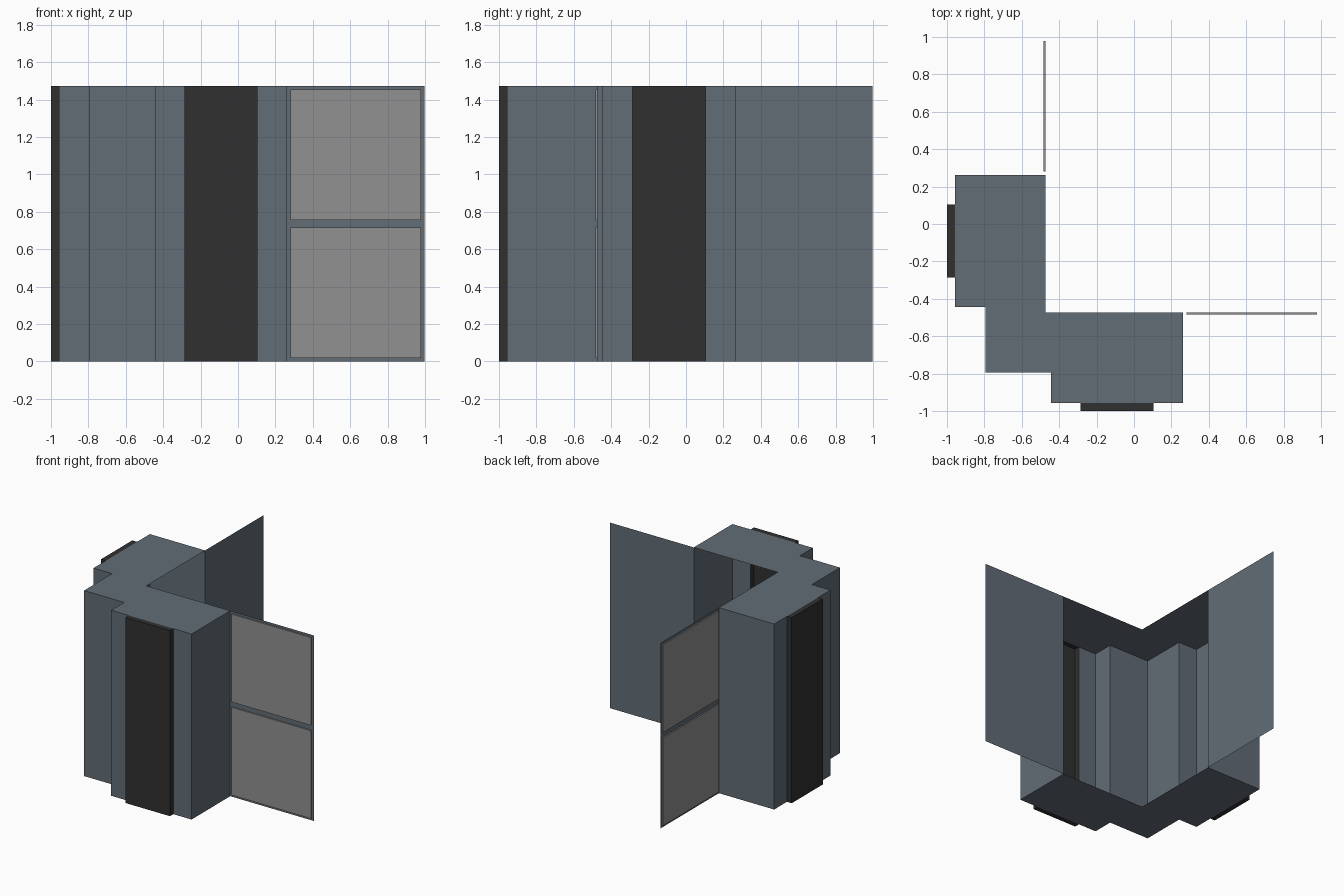
import bpy

if "Cube" in bpy.data.objects:
    bpy.data.objects.remove(bpy.data.objects["Cube"])

H = 1.472                                   # height
IN, OUT, FACE = -0.473, -0.958, -1.0        # inner line, outer wall, strip face
STEP, CORNER, END, TIP = -0.443, -0.795, 0.263, 0.998
S0, S1 = -0.287, 0.103                      # dark strip extents


def material(name, rgb):
    m = bpy.data.materials.new(name)
    m.diffuse_color = (*rgb, 1)
    m.use_nodes = True
    m.node_tree.nodes["Principled BSDF"].inputs["Base Color"].default_value = m.diffuse_color
    return m


BLUE = material("slate_blue", (0.122, 0.150, 0.181))
GREY = material("panel_grey", (0.283, 0.283, 0.283))
BLACK = material("charcoal", (0.030, 0.030, 0.030))


def make(name, polys, mat, swap=False):
    """Object from a list of polygons; swap mirrors it across the x = y diagonal."""
    verts, faces = [], []
    for poly in polys:
        pts = [(y, x, z) for x, y, z in reversed(poly)] if swap else poly
        faces.append(range(len(verts), len(verts) + len(pts)))
        verts += pts
    me = bpy.data.meshes.new(name)
    me.from_pydata(verts, [], [list(f) for f in faces])
    me.materials.append(mat)
    ob = bpy.data.objects.new(name, me)
    bpy.context.collection.objects.link(ob)


def walls(path, z0=0, z1=H):
    return [[(*a, z0), (*b, z0), (*b, z1), (*a, z1)] for a, b in zip(path, path[1:])]


def caps(loop, z0=0, z1=H):
    return [[(*p, z1) for p in loop], [(*p, z0) for p in reversed(loop)]]


# Outer profile of one arm, split around the strip opening
before = [(CORNER, CORNER), (STEP, CORNER), (STEP, OUT), (S0, OUT)]
after = [(S1, OUT), (END, OUT), (END, IN)]
strip = [(S0, OUT), (S0, FACE), (S1, FACE), (S1, OUT)]

for swap, side in ((False, "front"), (True, "left")):
    # Column shell, open toward the inside of the corner
    make(side + "_column_walls", walls(before) + walls(after), BLUE, swap)
    # Dark projecting strip, hollow behind
    make(side + "_dark_strip", walls(strip) + caps(strip), BLACK, swap)
    # Thin wing wall with two raised panels
    make(side + "_wing_wall", walls([(END, IN), (TIP, IN)]), BLUE, swap)
    for label, z0, z1 in (("lower", 0.018, 0.715), ("upper", 0.757, 1.454)):
        box = [(0.28, IN - 0.001), (0.28, IN - 0.011), (0.978, IN - 0.011), (0.978, IN - 0.001)]
        make(f"{side}_{label}_panel", walls(box, z0, z1) + caps(box, z0, z1), GREY, swap)

# Top and bottom of the L-shaped column
arm = before[1:3] + after[1:]
plan = before[:1] + arm + [(IN, IN)] + [(y, x) for x, y in reversed(arm)]
make("column_caps", caps(plan), BLUE)
